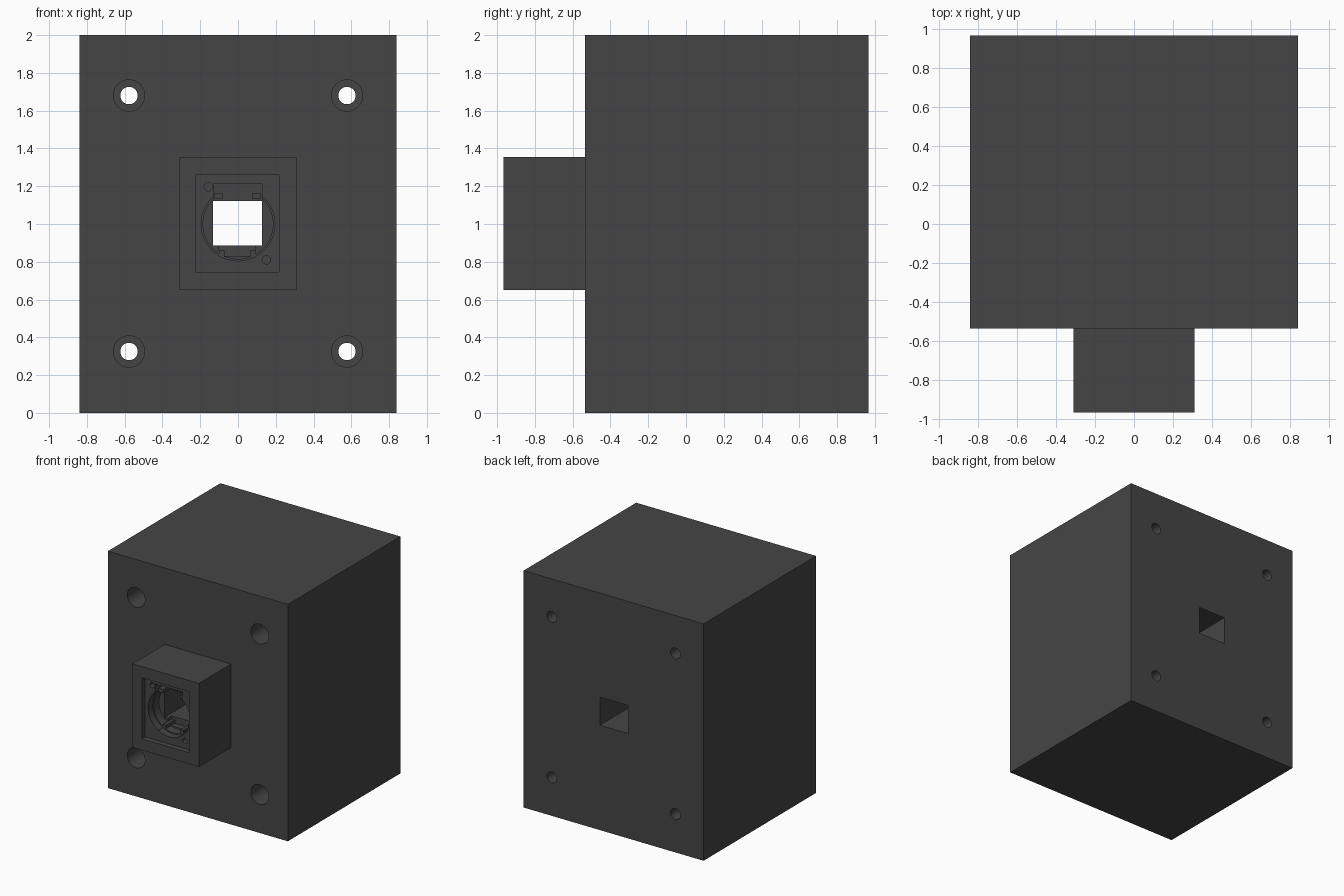
import bpy, bmesh, math

if "Cube" in bpy.data.objects:
    bpy.data.objects.remove(bpy.data.objects["Cube"])

mat = bpy.data.materials.new("dark_grey")
mat.diffuse_color = (0.06, 0.06, 0.06, 1)
mat.use_nodes = True
mat.node_tree.nodes["Principled BSDF"].inputs["Base Color"].default_value = mat.diffuse_color


def prism(name, profile, y0, y1):
    """Extrude an (x, z) profile from y0 to y1."""
    bm = bmesh.new()
    face = bm.faces.new([bm.verts.new((x, y0, z)) for x, z in profile])
    ext = bmesh.ops.extrude_face_region(bm, geom=[face])
    for v in ext["geom"]:
        if isinstance(v, bmesh.types.BMVert):
            v.co.y = y1
    bmesh.ops.recalc_face_normals(bm, faces=bm.faces)
    me = bpy.data.meshes.new(name)
    bm.to_mesh(me)
    bm.free()
    me.materials.append(mat)
    ob = bpy.data.objects.new(name, me)
    bpy.context.collection.objects.link(ob)
    return ob


def box(name, x0, x1, z0, z1, y0, y1):
    return prism(name, [(x0, z0), (x1, z0), (x1, z1), (x0, z1)], y0, y1)


def disc(name, x, z, r, y0, y1, n=32, top=9):
    """Cylinder along y, optionally flattened at z = top."""
    pts = []
    for i in range(n):
        a = 2 * math.pi * i / n
        pts.append((x + r * math.cos(a), z + r * math.sin(a)))
    if top < z + r:
        h = math.sqrt(r * r - (top - z) ** 2)
        pts = [p for p in pts if p[1] < top - 1e-4]
        a0 = math.atan2(top - z, h)
        pts += [(x + h, top), (x - h, top)]
        pts.sort(key=lambda p: (math.atan2(p[1] - z, p[0] - x) - a0 + 1e-6) % (2 * math.pi))
    return prism(name, pts, y0, y1)


def combine(target, tool, op):
    mod = target.modifiers.new(op, 'BOOLEAN')
    mod.operation, mod.object, mod.solver = op, tool, 'EXACT'
    bpy.context.view_layer.objects.active = target
    bpy.ops.object.modifier_apply(modifier=mod.name)
    bpy.data.objects.remove(tool)


# Main block with the connector housing on its front
FRONT, FACE, BACK = -0.965, -0.535, 0.965
block = box("mounting_block", -0.84, 0.84, 0, 2, FACE, BACK)
combine(block, box("housing", -0.31, 0.31, 0.65, 1.355, FRONT, FACE + 0.1), 'UNION')

# Counterbored screw holes in the four corners
cutters = []
for x in (-0.577, 0.577):
    for z in (0.325, 1.68):
        cutters.append(disc("bore", x, z, 0.046, -0.7, 1.1))
        cutters.append(disc("counterbore", x, z, 0.083, -0.7, 0.6))

# Stepped socket: flange recess, flattened round cavity, through channel
cutters += [
    box("flange_recess", -0.222, 0.218, 0.745, 1.26, -1.1, -0.92),
    disc("cavity", 0, 1, 0.195, -1.0, -0.86, 64, 1.14),
    disc("inner_cavity", 0, 1, 0.185, -0.99, -0.79, 64, 1.137),
    box("latch_slot", -0.13, 0.126, 1.10, 1.215, -0.98, -0.76),
    box("key_slot", -0.10, 0.092, 0.83, 0.90, -0.97, -0.74),
    box("cable_channel", -0.132, 0.128, 0.885, 1.122, -0.985, 1.1),
    disc("flange_screw_hole", -0.157, 1.197, 0.022, -0.975, -0.75, 24),
    disc("flange_screw_hole", 0.15, 0.81, 0.022, -0.975, -0.75, 24),
]
for c in cutters:
    combine(block, c, 'DIFFERENCE')

# Guide ribs in the latch slot and key slot
for s in (-1, 1):
    a, b = sorted((s * 0.078 - 0.002, s * 0.123 - 0.002))
    box("latch_guide_rib", a, b, 1.135, 1.165, -0.88, -0.755)
    a, b = sorted((s * 0.068 - 0.004, s * 0.096 - 0.004))
    box("key_guide_rib", a, b, 0.828, 0.86, -0.86, -0.735)

# Smooth bores, sharp edges elsewhere
bpy.ops.object.select_all(action='DESELECT')
block.select_set(True)
bpy.context.view_layer.objects.active = block
bpy.ops.object.shade_smooth_by_angle(angle=math.radians(30))
